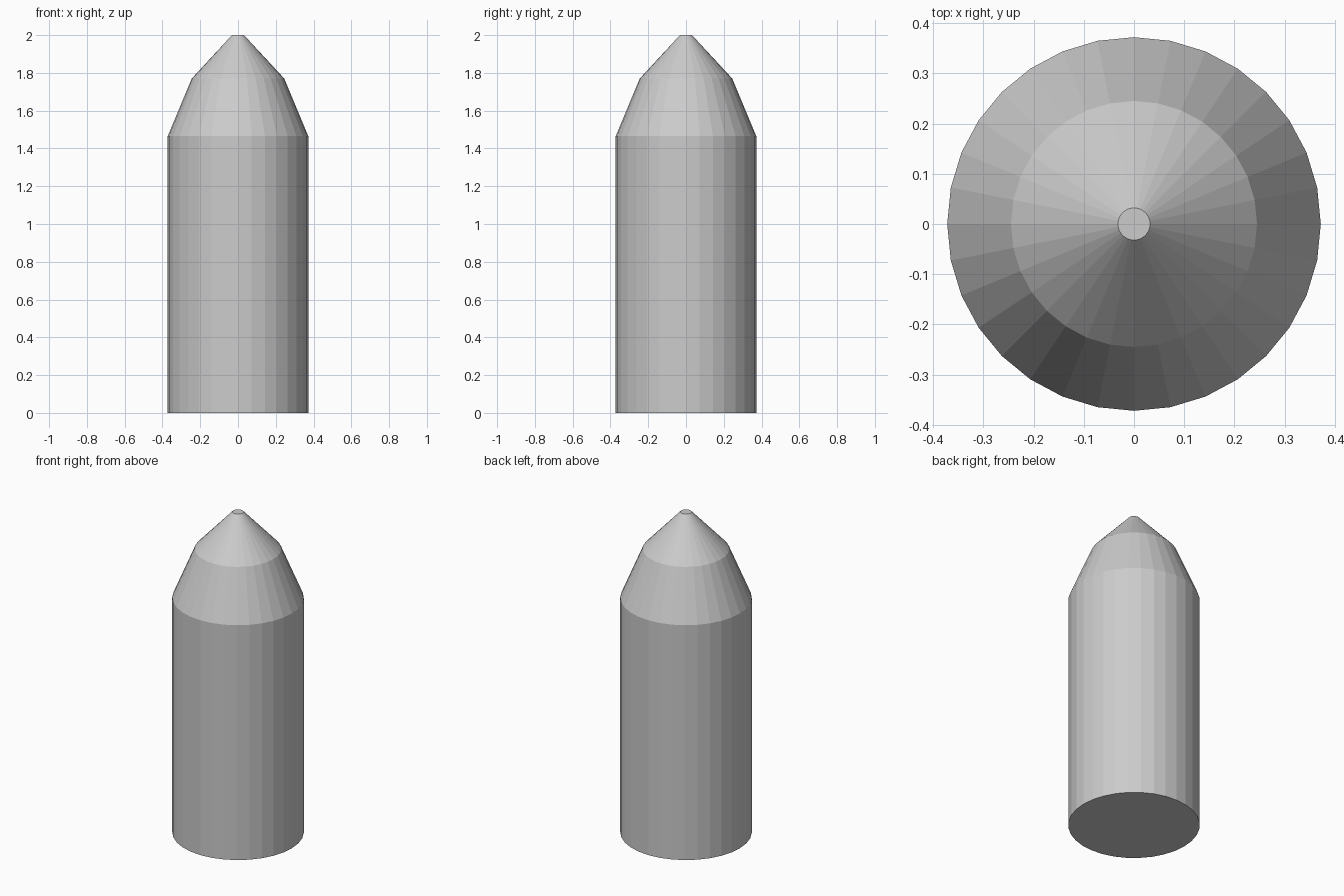
import bpy, bmesh
from math import sin, cos, tau

if "Cube" in bpy.data.objects:
    bpy.data.objects.remove(bpy.data.objects["Cube"])

SIDES = 32
# Outline from base to tip: (radius, height)
PROFILE = [(0.372, 0.0), (0.372, 1.465), (0.245, 1.77), (0.032, 2.0)]

bm = bmesh.new()
rings = [[bm.verts.new((r * cos(tau * i / SIDES), r * sin(tau * i / SIDES), z))
          for i in range(SIDES)] for r, z in PROFILE]

# Straight body, shoulder and cone tip
for low, high in zip(rings, rings[1:]):
    for i in range(SIDES):
        j = (i + 1) % SIDES
        bm.faces.new((low[i], low[j], high[j], high[i]))

# Flat base and small flat tip
bm.faces.new(rings[0][::-1])
bm.faces.new(rings[-1])

mesh = bpy.data.meshes.new("pointed_cylinder")
bm.to_mesh(mesh)
bm.free()
bpy.context.collection.objects.link(bpy.data.objects.new("pointed_cylinder", mesh))
